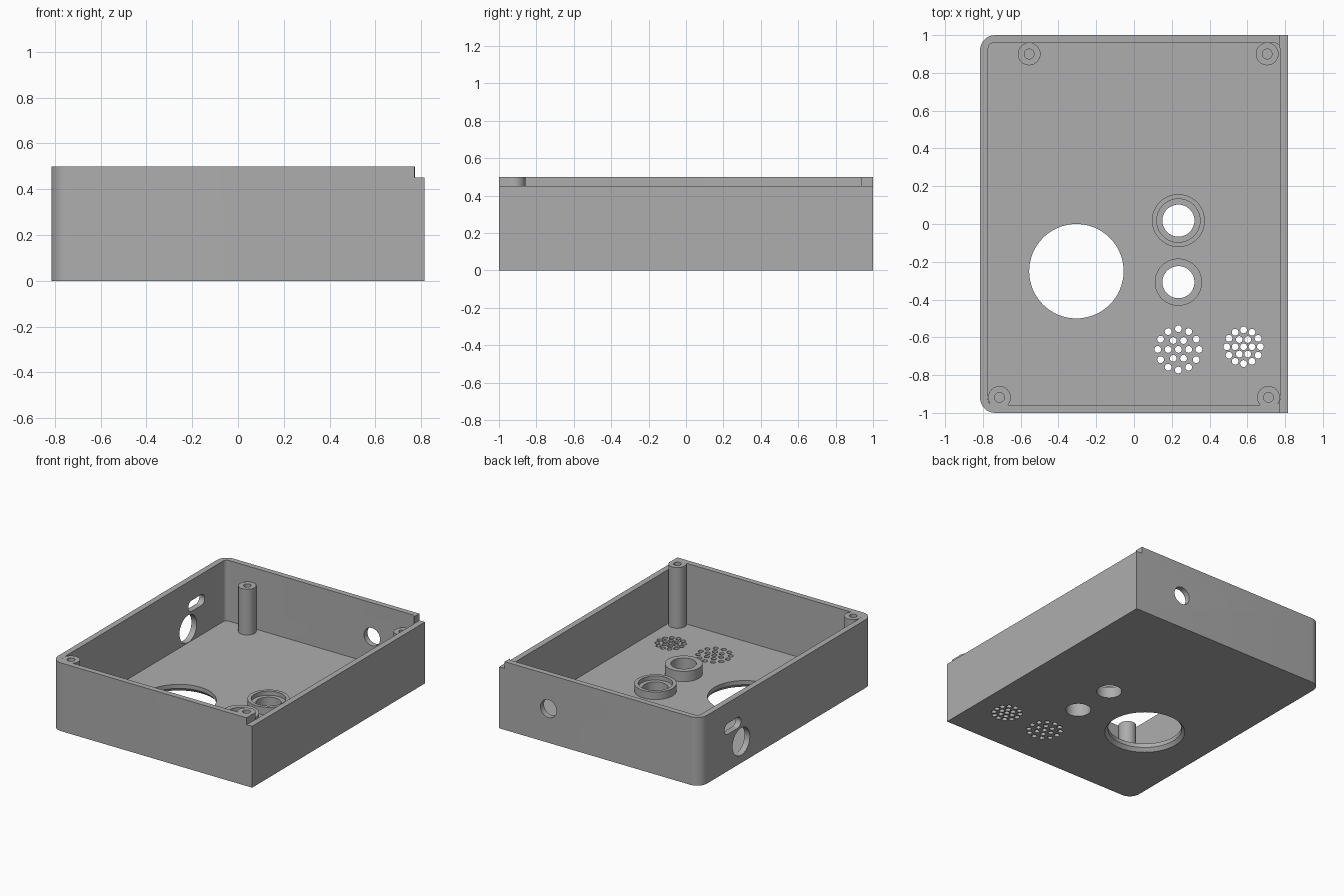
import bpy, bmesh
from math import sin, cos, pi, radians
from mathutils import Matrix, Vector

HX, HY, H, WALL, FLOOR = 0.815, 1.0, 0.5, 0.043, 0.055
LOW = 0.45          # height of the lowered right wall

if "Cube" in bpy.data.objects:
    bpy.data.objects.remove(bpy.data.objects["Cube"])

grey = bpy.data.materials.new("case_grey")
grey.use_nodes = True
colour = (0.42, 0.42, 0.42, 1)
grey.diffuse_color = colour
grey.node_tree.nodes["Principled BSDF"].inputs["Base Color"].default_value = colour


def make_object(name, bm):
    bmesh.ops.recalc_face_normals(bm, faces=bm.faces)
    mesh = bpy.data.meshes.new(name)
    bm.to_mesh(mesh)
    bm.free()
    mesh.materials.append(grey)
    obj = bpy.data.objects.new(name, mesh)
    bpy.context.collection.objects.link(obj)
    return obj


def prism(bm, outline, depth, matrix):
    """Extrude a closed 2D outline along local z."""
    face = bm.faces.new([bm.verts.new(matrix @ Vector((x, y, 0))) for x, y in outline])
    out = bmesh.ops.extrude_face_region(bm, geom=[face], use_keep_orig=True)
    moved = [v for v in out["geom"] if isinstance(v, bmesh.types.BMVert)]
    bmesh.ops.translate(bm, verts=moved, vec=matrix.to_3x3() @ Vector((0, 0, depth)))


def rounded(x0, x1, y0, y1, radii, steps=8):
    """Rectangle outline; radii run counter-clockwise from the back right."""
    pts = []
    corners = [(x1, y1, -1, -1), (x0, y1, 1, -1), (x0, y0, 1, 1), (x1, y0, -1, 1)]
    for i, ((x, y, sx, sy), r) in enumerate(zip(corners, radii)):
        if r == 0:
            pts.append((x, y))
            continue
        for k in range(steps + 1):
            a = (i + k / steps) * pi / 2
            pts.append((x + sx * r + r * cos(a), y + sy * r + r * sin(a)))
    return pts


def circle(r, n=48, cx=0, cy=0):
    return [(cx + r * cos(2 * pi * k / n), cy + r * sin(2 * pi * k / n)) for k in range(n)]


def lathe(bm, profile, x, y, n=48):
    """Spin a closed (radius, height) profile into a solid around a vertical axis."""
    rings = []
    for r, z in profile:
        if r == 0:
            rings.append([bm.verts.new((x, y, z))])
        else:
            rings.append([bm.verts.new((px, py, z)) for px, py in circle(r, n, x, y)])
    for a, b in zip(rings, rings[1:] + rings[:1]):
        for k in range(n):
            j = (k + 1) % n
            loop = [a[k % len(a)], a[j % len(a)], b[j % len(b)], b[k % len(b)]]
            loop = list(dict.fromkeys(loop))
            if len(loop) > 2:
                bm.faces.new(loop)


def boolean(target, bm, operation):
    tool = make_object("cutter", bm)
    tool.hide_render = True
    mod = target.modifiers.new("cut", "BOOLEAN")
    mod.operation, mod.solver, mod.object = operation, "EXACT", tool
    bpy.context.view_layer.objects.active = target
    bpy.ops.object.modifier_apply(modifier=mod.name)
    bpy.data.objects.remove(tool)


def smooth(obj):
    bpy.ops.object.select_all(action="DESELECT")
    obj.select_set(True)
    bpy.context.view_layer.objects.active = obj
    bpy.ops.object.shade_smooth_by_angle(angle=radians(30))


up = Matrix.Translation

# Tray with two rounded left corners
bm = bmesh.new()
prism(bm, rounded(-HX, HX, -HY, HY, (0, 0.08, 0.08, 0)), H, up((0, 0, 0)))
case = make_object("case", bm)
bm = bmesh.new()
ix, iy = HX - WALL, HY - WALL + 0.002
prism(bm, rounded(-ix, ix, -iy, iy, (0.03,) * 4), H, up((0, 0, FLOOR)))
boolean(case, bm, "DIFFERENCE")

# Lowered right wall
bm = bmesh.new()
prism(bm, rounded(ix - 0.002, HX + 0.1, -1.1, 1.1, (0,) * 4), 0.2, up((0, 0, LOW)))
boolean(case, bm, "DIFFERENCE")


# Screw posts: front pair merges with the rim, back pair is shorter
def post_profile(top):
    base = FLOOR - 0.01
    return [(0, base), (0.06, base), (0.06, top), (0.026, top), (0.026, top - 0.2), (0, top - 0.2)]


bm = bmesh.new()
for x in (-0.712, 0.712):
    lathe(bm, post_profile(H), x, -0.918, 32)
boolean(case, bm, "UNION")
for name, x in (("back_right_post", -0.555), ("back_left_post", 0.705)):
    bm = bmesh.new()
    lathe(bm, post_profile(0.39), x, 0.9, 32)
    smooth(make_object(name, bm))

# Large floor opening, flared towards the underside
bm = bmesh.new()
lathe(bm, [(0, -0.01), (0.28, -0.01), (0.25, 0.025), (0.25, 0.1), (0, 0.1)], -0.305, -0.25, 64)

# Button openings
BX, B1, B2 = 0.235, 0.018, -0.308
for y in (B1, B2):
    prism(bm, circle(0.085, 48, BX, y), 0.2, up((0, 0, -0.1)))

# Two speaker grilles: one centre hole, rings of six and twelve
for cx, cy, ring in ((BX, -0.664, 0.109), (0.58, -0.65, 0.089)):
    spots = [(cx, cy)] + circle(ring / 2, 6, cx, cy) + circle(ring, 12, cx, cy)
    for x, y in spots:
        prism(bm, circle(0.018, 16, x, y), 0.2, up((0, 0, -0.1)))
boolean(case, bm, "DIFFERENCE")

# Side wall: round port and slanted-end slot; back wall: cable hole
to_side = Matrix.Rotation(pi / 2, 4, "Z") @ Matrix.Rotation(pi / 2, 4, "X")
to_back = Matrix.Rotation(pi / 2, 4, "X")
bm = bmesh.new()
prism(bm, circle(0.1), 0.2, up((-0.9, 0.525, 0.157)) @ to_side)
prism(bm, rounded(-0.095, 0.095, -0.04, 0.04, (0.0399,) * 4), 0.2, up((-0.9, 0.622, 0.31)) @ to_side)
prism(bm, circle(0.065), 0.2, up((0.415, 1.1, 0.25)) @ to_back)
boolean(case, bm, "DIFFERENCE")
smooth(case)

# Button collars; the rear one has a stepped seat
bm = bmesh.new()
lathe(bm, [(0.085, FLOOR), (0.14, FLOOR), (0.14, 0.11), (0.115, 0.11), (0.115, 0.08), (0.085, 0.08)], BX, B1)
smooth(make_object("rear_collar", bm))
bm = bmesh.new()
lathe(bm, [(0.085, FLOOR), (0.125, FLOOR), (0.125, 0.13), (0.085, 0.13)], BX, B2)
smooth(make_object("front_collar", bm))
